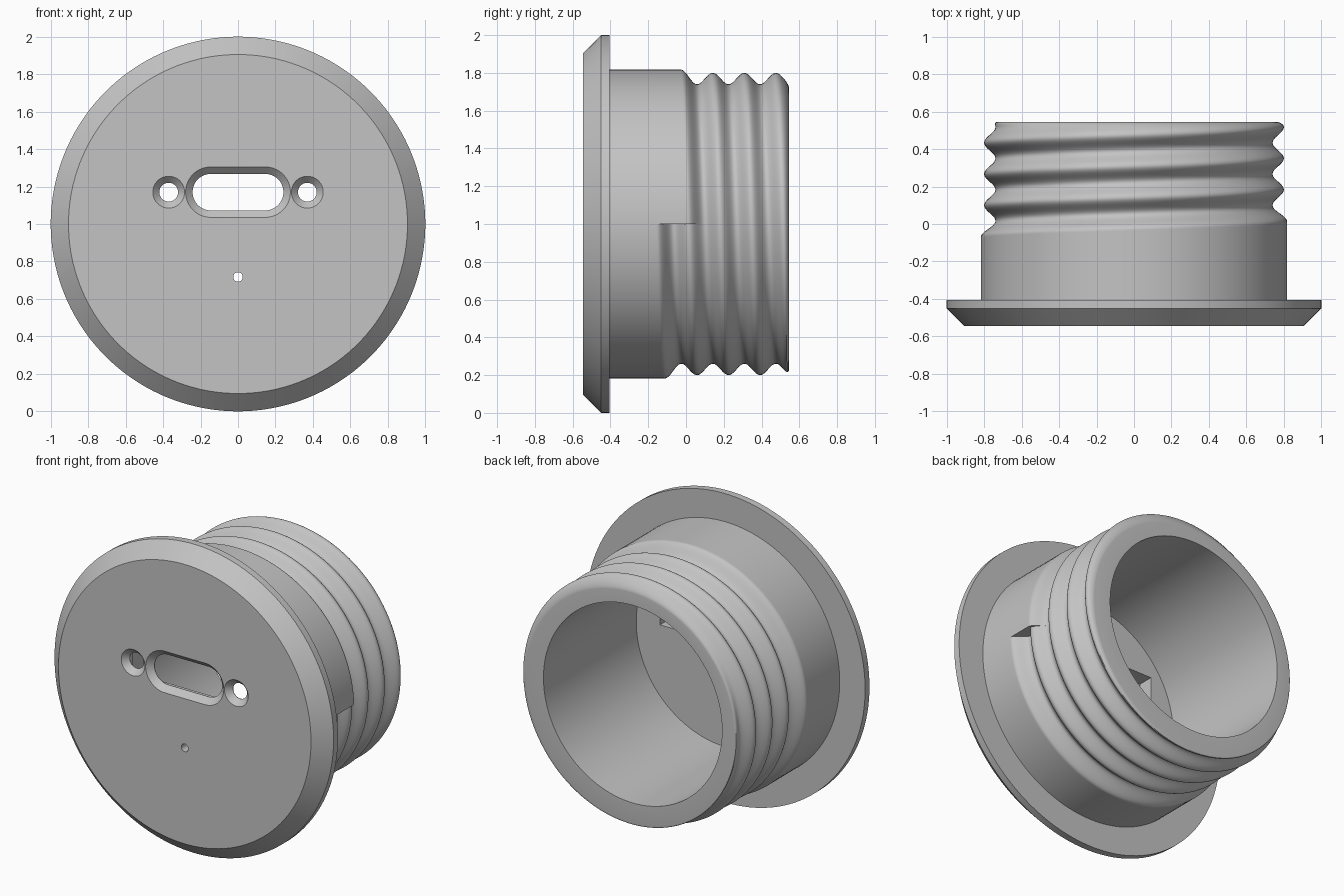
import bpy, bmesh
from math import cos, sin, pi, tau

cube = bpy.data.objects.get("Cube")
if cube:
    bpy.data.objects.remove(cube, do_unlink=True)

SEG = 128            # sides around the main axis
MID = 1.0            # height of the main axis
FRONT, BACK = -0.545, 0.545
PLATE_BACK = -0.405
PITCH = 0.167

grey = bpy.data.materials.new("plain grey")
grey.use_nodes = True
grey.diffuse_color = (0.55, 0.55, 0.55, 1)
grey.node_tree.nodes["Principled BSDF"].inputs["Base Color"].default_value = (0.55, 0.55, 0.55, 1)


def make_object(name, rings, closed=True, caps=True):
    """Skin a list of equal-length point rings into a mesh object."""
    bm = bmesh.new()
    loops = [[bm.verts.new(p) for p in ring] for ring in rings]
    n = len(loops[0])
    for a, b in zip(loops, loops[1:]):
        for i in range(n if closed else n - 1):
            j = (i + 1) % n
            bm.faces.new((a[i], a[j], b[j], b[i]))
    if caps:
        bm.faces.new(loops[0])
        bm.faces.new(loops[-1])
    bmesh.ops.remove_doubles(bm, verts=bm.verts, dist=0.0002)
    bmesh.ops.recalc_face_normals(bm, faces=bm.faces)
    mesh = bpy.data.meshes.new(name)
    bm.to_mesh(mesh)
    bm.free()
    mesh.materials.append(grey)
    obj = bpy.data.objects.new(name, mesh)
    bpy.context.collection.objects.link(obj)
    return obj


def select(obj):
    bpy.ops.object.select_all(action='DESELECT')
    obj.select_set(True)
    bpy.context.view_layer.objects.active = obj


def slot_ring(x, z, y, radius, half_straight=0.0, n=48):
    """Stadium outline, or a circle when there is no straight part."""
    ring = []
    for i in range(n):
        t = tau * (i + 0.5) / n
        side = half_straight if cos(t) > 0 else -half_straight
        ring.append((x + side + radius * cos(t), y, z + radius * sin(t)))
    return ring


def hole(name, x, z, levels, half_straight=0.0):
    return make_object(name, [slot_ring(x, z, y, r, half_straight) for y, r in levels])


# Face plate: a disc with a bevelled front rim
plate_profile = [(FRONT, 0.905), (-0.45, 1.0), (PLATE_BACK, 1.0)]
face_plate = make_object(
    "face_plate", [slot_ring(0, MID, y, r, 0, SEG) for y, r in plate_profile])

# Openings: rear pocket, chamfered slot, countersunk screw holes, pin hole
pocket_outline = [(-0.47, 1.025), (0.47, 1.025), (0.47, 1.315), (-0.47, 1.315)]
cutters = [
    make_object("pocket_cutter", [[(x, y, z) for x, z in pocket_outline] for y in (-0.505, -0.35)]),
    hole("slot_cutter", 0, 1.17, [(-0.565, 0.155), (-0.508, 0.0975), (-0.35, 0.0975)], 0.145),
    hole("pin_cutter", 0, 0.717, [(-0.6, 0.025), (-0.35, 0.025)]),
]
for side in (-1, 1):
    cutters.append(hole("screw_cutter", side * 0.37, 1.17,
                        [(-0.565, 0.104), (-0.508, 0.05), (-0.35, 0.05)]))
for cutter in cutters:
    cutter.hide_render = True
    mod = face_plate.modifiers.new("cut", 'BOOLEAN')
    mod.operation = 'DIFFERENCE'
    mod.solver = 'EXACT'
    mod.object = cutter
    select(face_plate)
    bpy.ops.object.modifier_apply(modifier=mod.name)
    bpy.data.objects.remove(cutter, do_unlink=True)


# Threaded collar: plain neck running into a helical wave
def thread_radius(u):
    start, trough = 0.012, 0.1
    if u < start:
        return 0.818
    if u < trough:
        return 0.779 + 0.039 * cos(pi * (u - start) / (trough - start))
    return 0.77 - 0.03 * cos(tau * (u - trough) / PITCH)


ROUND = 0.025
rows = [(PLATE_BACK, 0.0)]
steps = 116
first, last = -0.17, BACK - ROUND
rows += [(first + (last - first) * i / steps, 0.0) for i in range(steps + 1)]
rows += [(last + ROUND * sin(pi * i / 12), ROUND * (1 - cos(pi * i / 12))) for i in range(1, 7)]

rings = []
for y, inset in rows:
    ring = []
    for i in range(SEG + 1):
        t = tau * i / SEG
        r = thread_radius(y + PITCH * i / SEG) - inset
        ring.append((r * cos(t), y, MID + r * sin(t)))
    rings.append(ring)
# Flat rear rim and the straight bore
for y in (BACK, PLATE_BACK):
    rings.append([(0.64 * cos(tau * i / SEG), y, MID + 0.64 * sin(tau * i / SEG))
                  for i in range(SEG + 1)])
collar = make_object("threaded_collar", rings, closed=True, caps=False)

for obj in (face_plate, collar):
    select(obj)
    bpy.ops.object.shade_smooth_by_angle(angle=0.52)
